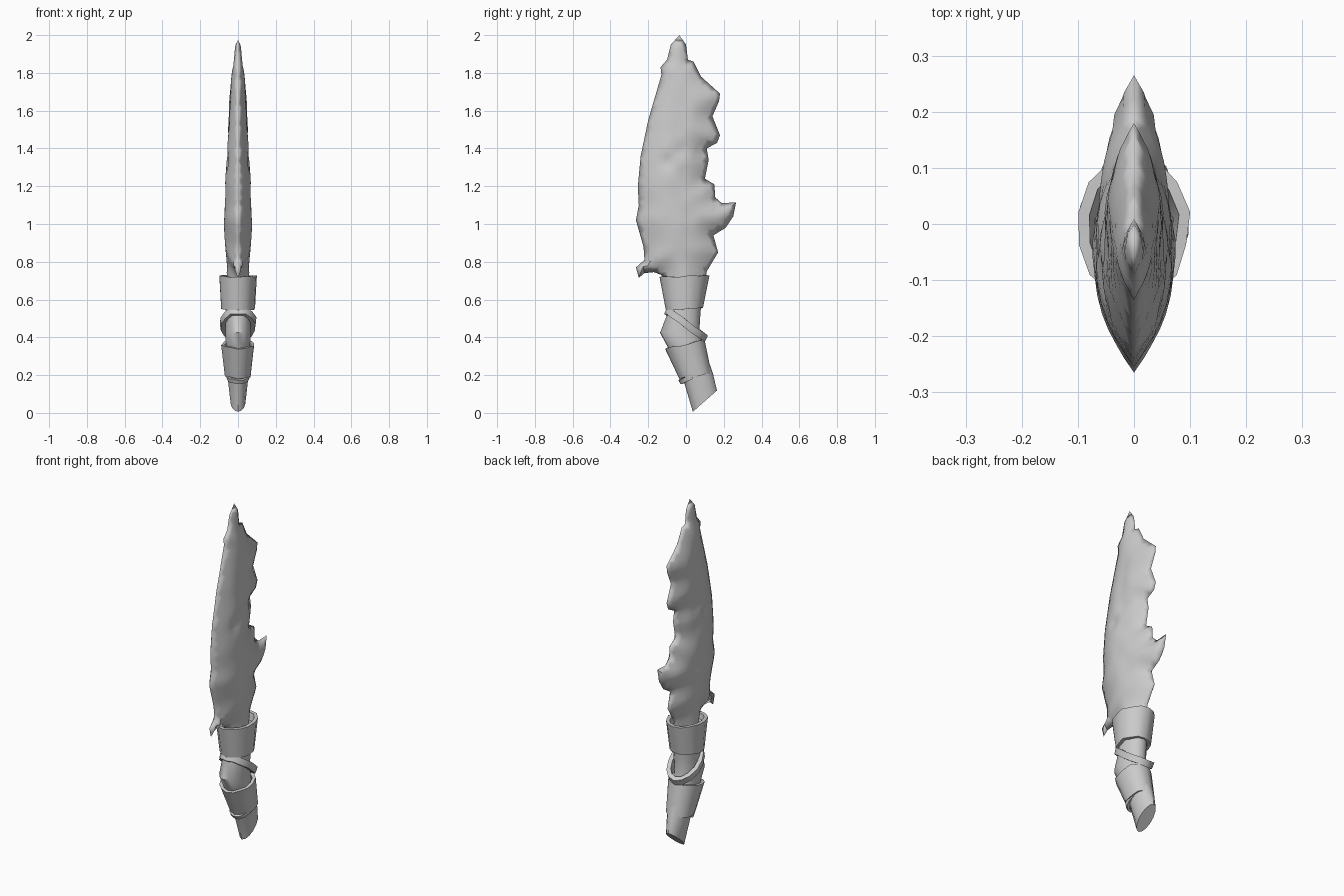
import bpy, bmesh, math, random
from mathutils import Vector, noise
from mathutils.geometry import delaunay_2d_cdt, intersect_point_line

random.seed(4)
if "Cube" in bpy.data.objects:
    bpy.data.objects.remove(bpy.data.objects["Cube"])

grey = bpy.data.materials.new("stone grey")
grey.use_nodes = True
grey.diffuse_color = (0.6, 0.6, 0.6, 1)
grey.node_tree.nodes["Principled BSDF"].inputs["Base Color"].default_value = (0.6, 0.6, 0.6, 1)


def finish(name, bm, angle):
    bmesh.ops.recalc_face_normals(bm, faces=bm.faces)
    mesh = bpy.data.meshes.new(name)
    bm.to_mesh(mesh)
    bm.free()
    obj = bpy.data.objects.new(name, mesh)
    bpy.context.collection.objects.link(obj)
    mesh.materials.append(grey)
    bpy.ops.object.select_all(action="DESELECT")
    obj.select_set(True)
    bpy.context.view_layer.objects.active = obj
    bpy.ops.object.shade_smooth_by_angle(angle=math.radians(angle))
    return obj


def loft(name, sections, sides, closed=False, jitter=0.0):
    """Skin tilted ellipses given as (y, z, radius y, radius x, tilt)."""
    bm = bmesh.new()
    rings = []
    wobble = [random.uniform(-jitter, jitter) for _ in range(sides)]
    for y, z, ry, rx, tilt in sections:
        ring = []
        for i in range(sides):
            a = 2 * math.pi * i / sides
            u = ry * math.cos(a)
            ring.append(bm.verts.new((rx * math.sin(a) * (1 + wobble[i]),
                                      y + u * math.cos(tilt),
                                      z + u * math.sin(tilt) + wobble[i] * 0.1)))
        rings.append(ring)
    pairs = list(zip(rings, rings[1:]))
    if closed:
        pairs.append((rings[-1], rings[0]))
    else:
        bm.faces.new(rings[0])
        bm.faces.new(rings[-1])
    for low, high in pairs:
        for i in range(sides):
            j = (i + 1) % sides
            bm.faces.new((low[i], low[j], high[j], high[i]))
    return finish(name, bm, 40)


def band(name, bottom, top, wall, sides=14):
    """Hollow sleeve between two tilted ellipses."""
    def inner(s):
        return (s[0], s[1], s[2] - wall, s[3] - wall, s[4])
    return loft(name, [bottom, top, inner(top), inner(bottom)], sides, True, 0.05)


def table(rows, z):
    for (z0, v0), (z1, v1) in zip(rows, rows[1:]):
        if z <= z1:
            return v0 + (v1 - v0) * max(0, (z - z0) / (z1 - z0))
    return rows[-1][1]


# Blade: ragged side profile (y, z), running up the front edge and down the back
PROFILE = [(-.10, .62), (-.13, .73), (-.17, .745), (-.22, .74), (-.25, .715), (-.265, .77),
           (-.22, .81), (-.225, .88), (-.265, 1.02), (-.25, 1.1), (-.255, 1.2), (-.24, 1.36),
           (-.2, 1.55), (-.13, 1.79), (-.135, 1.83), (-.1, 1.87), (-.08, 1.95), (-.035, 2),
           (0, 1.95), (.01, 1.87), (.04, 1.86), (.08, 1.78), (.18, 1.69), (.175, 1.65),
           (.14, 1.57), (.18, 1.47), (.165, 1.43), (.11, 1.4), (.12, 1.34), (.1, 1.24),
           (.15, 1.21), (.155, 1.14), (.19, 1.11), (.265, 1.115), (.25, 1.04), (.21, .98),
           (.145, .94), (.17, .85), (.11, .75), (.09, .62)]
THICK = [(.6, .06), (1, .071), (1.25, .067), (1.5, .052), (1.8, .036), (2, .01)]
BEVEL = [(.6, .13), (.9, .19), (1.5, .16), (1.8, .1), (2, .03)]
# Dents as (y, z, radius, depth)
DENTS = [(-.03, 1.39, .05, .014), (-.1, 1.33, .04, .014), (.07, 1.37, .04, .01),
         (-.02, 1.27, .04, .006), (.02, 1.05, .05, .005)]

corners = [Vector(p) for p in PROFILE]
edge_lines = list(zip(corners, corners[1:]))
outline = []
for a, b in zip(corners, corners[1:] + corners[:1]):
    steps = max(1, round((b - a).length / 0.035))
    outline += [a.lerp(b, i / steps) for i in range(steps)]


def edge_distance(p):
    best = 9
    for a, b in edge_lines:
        q, t = intersect_point_line(p, a, b)
        best = min(best, (p - a.lerp(b, min(1, max(0, t))).to_3d().to_2d()).length)
    return best


points = list(outline)
step = 0.028
for row in range(50):
    for col in range(20):
        p = Vector((-.27 + (col + .5 * (row % 2)) * step, .635 + row * step))
        p += Vector((random.uniform(-.004, .004), random.uniform(-.004, .004)))
        if edge_distance(p) > 0.012:
            points.append(p)
count = len(outline)
border = [(i, (i + 1) % count) for i in range(count)]
flat, _, tris, _, _, _ = delaunay_2d_cdt(points, border, [], 1, 1e-5)

bm = bmesh.new()
verts = []
for p in flat:
    d = edge_distance(p)
    x = 0.0
    if d > 1e-4:
        t = min(1, d / table(BEVEL, p.y))
        x = table(THICK, p.y) * (1 - (1 - t) ** 2)
        x += 0.006 * t * noise.noise(Vector((p.x * 11, p.y * 8, 0)))
        for y, z, r, depth in DENTS:
            x -= depth * math.exp(-((p.x - y) ** 2 + (p.y - z) ** 2) / (r * r * .5))
        x = max(x, .004)
    verts.append(bm.verts.new((x, p.x, p.y)))
for tri in tris:
    bm.faces.new([verts[i] for i in tri])
blade = finish("blade", bm, 40)
# Make the half face outward before mirroring it
if sum(f.normal.x for f in blade.data.polygons) < 0:
    blade.data.flip_normals()
mirror = blade.modifiers.new("Mirror", "MIRROR")
mirror.merge_threshold = 0.0005

# Handle core with a slanted cut at the butt
loft("handle_core", [(.1, .062, .085, .04, .72), (.065, .19, .08, .056, .25),
                     (-.005, .36, .09, .066, .2), (-.033, .435, .105, .068, .1),
                     (-.012, .52, .088, .066, 0), (-.01, .69, .1, .07, 0)], 14)

# Wrapped sleeves and straps
band("upper_collar", (-.008, .55, .098, .09, .06), (-.008, .725, .132, .1, .02), .02)
band("lower_collar", (.05, .195, .086, .07, .12), (-.006, .363, .106, .09, .2), .018)
band("cross_strap", (-.008, .452, .132, .092, -.62), (.008, .486, .132, .097, -.62), .025)
band("butt_strap", (.045, .185, .08, .061, .42), (.035, .207, .083, .064, .42), .015)
